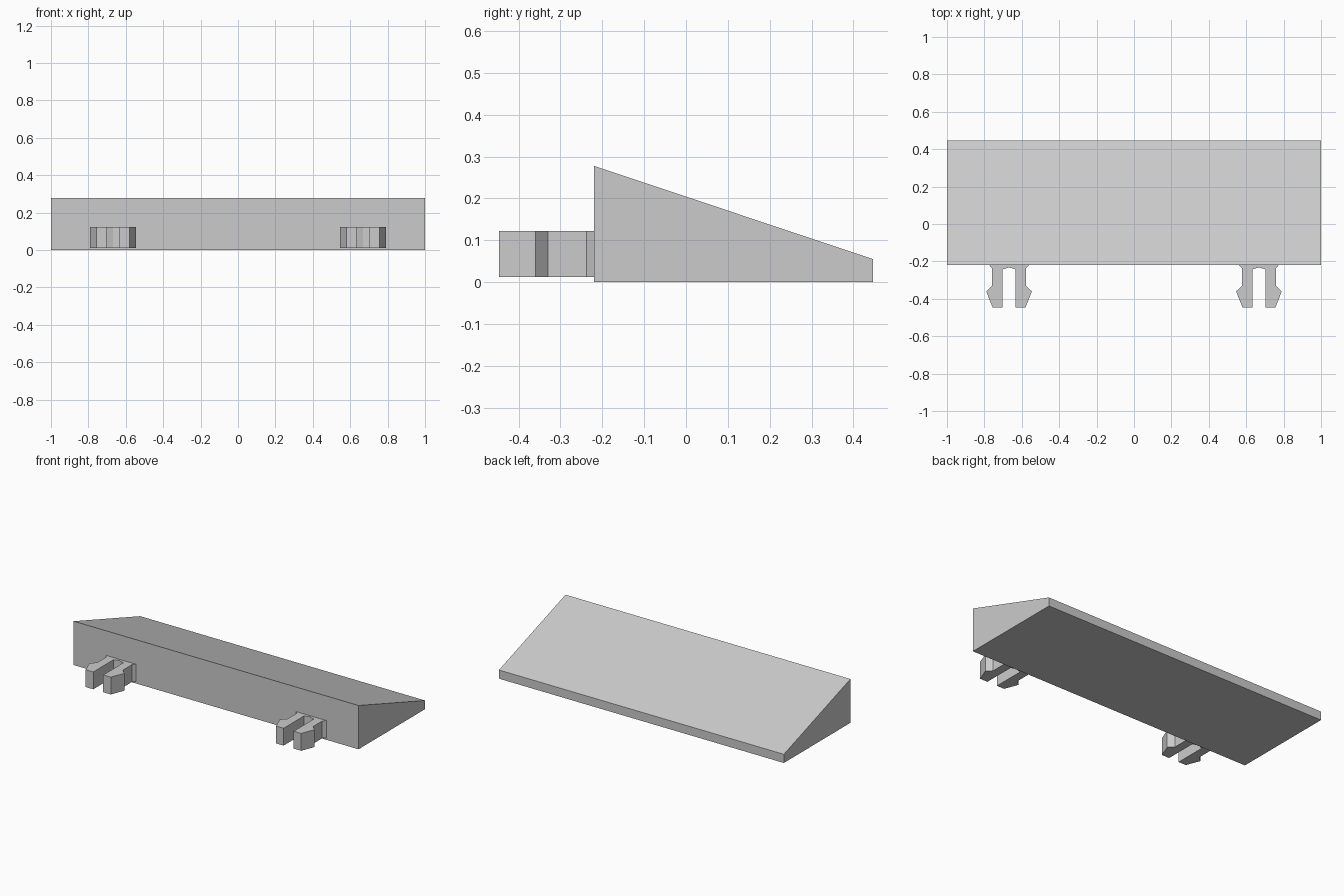
import bpy
import bmesh
from mathutils import Vector

cube = bpy.data.objects.get("Cube")
if cube:
    bpy.data.objects.remove(cube, do_unlink=True)

grey = bpy.data.materials.new("light grey plastic")
grey.use_nodes = True
colour = (0.6, 0.6, 0.6, 1)
grey.diffuse_color = colour
grey.node_tree.nodes["Principled BSDF"].inputs["Base Color"].default_value = colour


def extrude_profile(name, points, direction):
    """Make a flat-faced solid by extruding a closed outline."""
    bm = bmesh.new()
    base = bm.faces.new([bm.verts.new(p) for p in points])
    result = bmesh.ops.extrude_face_region(bm, geom=[base], use_keep_orig=True)
    moved = [v for v in result["geom"] if isinstance(v, bmesh.types.BMVert)]
    bmesh.ops.translate(bm, verts=moved, vec=Vector(direction))
    bmesh.ops.recalc_face_normals(bm, faces=bm.faces)
    mesh = bpy.data.meshes.new(name)
    bm.to_mesh(mesh)
    bm.free()
    mesh.materials.append(grey)
    obj = bpy.data.objects.new(name, mesh)
    bpy.context.collection.objects.link(obj)
    return obj


# Sloping ramp body
FRONT, BACK = -0.22, 0.447
side = [(FRONT, 0), (BACK, 0), (BACK, 0.055), (FRONT, 0.278)]
extrude_profile("ramp_body", [(-1, y, z) for y, z in side], (2, 0, 0))

# Forked snap clips: half outline from root to slot, mirrored about the centre
half = [(0.106, FRONT), (0.09, -0.238), (0.09, -0.33), (0.122, -0.36),
        (0.088, -0.447), (0.035, -0.447), (0.035, -0.243)]
outline = half + [(0, -0.232)] + [(-x, y) for x, y in reversed(half)]
for label, centre in (("right", -0.668), ("left", 0.668)):
    extrude_profile(label + "_snap_clip",
                    [(centre + x, y, 0.012) for x, y in outline], (0, 0, 0.11))
